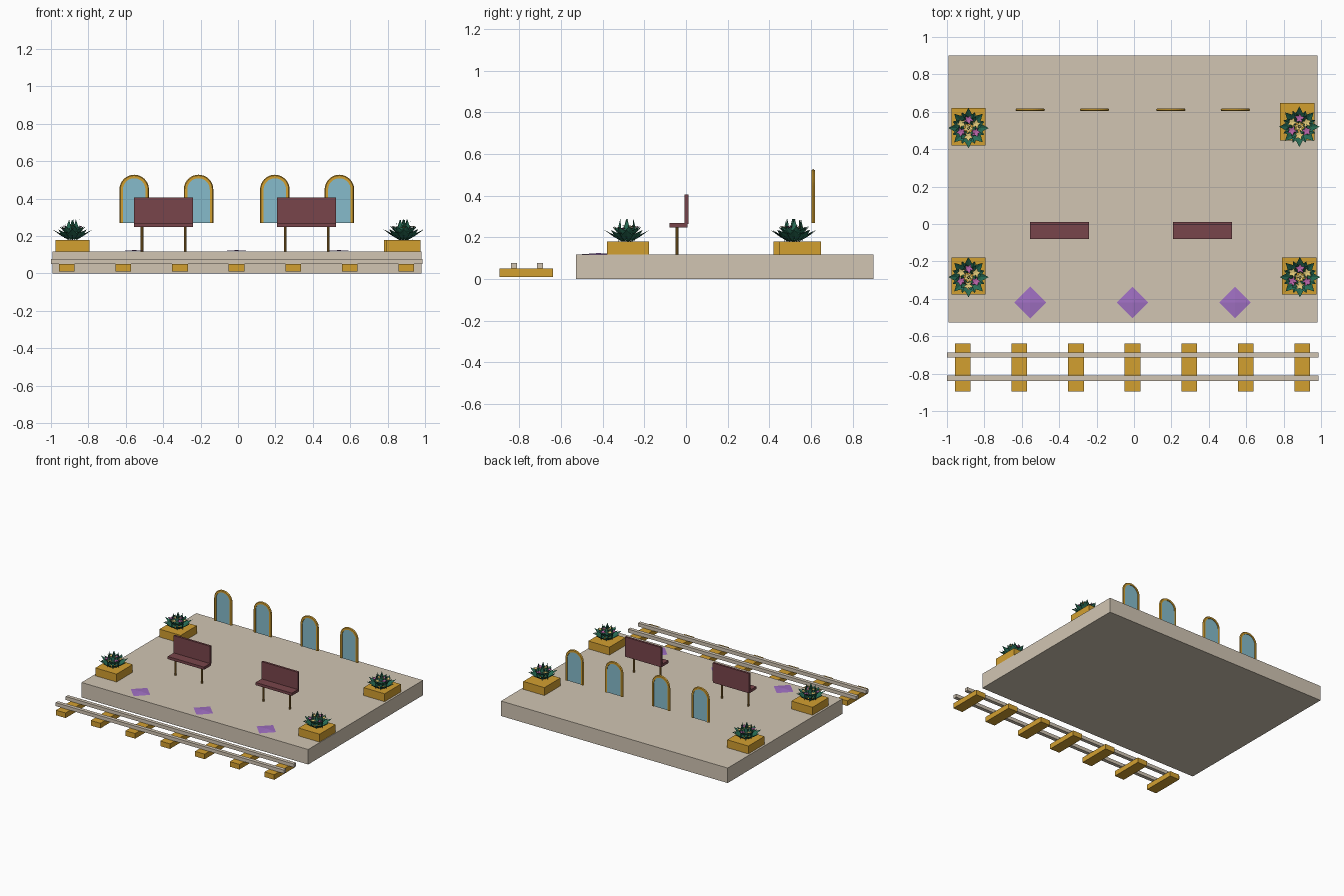
import bpy, random
from math import sin, cos, pi
from mathutils import Vector

if "Cube" in bpy.data.objects:
    bpy.data.objects.remove(bpy.data.objects["Cube"])

random.seed(4)
TOP = 0.118


def mat(name, r, g, b):
    m = bpy.data.materials.new(name)
    m.diffuse_color = (r, g, b, 1)
    m.use_nodes = True
    m.node_tree.nodes["Principled BSDF"].inputs["Base Color"].default_value = m.diffuse_color
    return m


STONE = mat("stone", 0.64, 0.56, 0.45)
GOLD = mat("gold", 0.65, 0.35, 0.03)
MAROON = mat("maroon", 0.19, 0.06, 0.07)
BRONZE = mat("bronze", 0.35, 0.18, 0.03)
GLASS = mat("glass", 0.24, 0.50, 0.60)
PURPLE = mat("purple", 0.35, 0.16, 0.54)
GREEN = mat("green", 0.02, 0.15, 0.09)
PINK = mat("pink", 0.50, 0.13, 0.40)
YELLOW = mat("yellow", 0.80, 0.62, 0.20)


def mesh(name, verts, faces, m):
    me = bpy.data.meshes.new(name)
    me.from_pydata(verts, [], faces)
    me.materials.append(m)
    ob = bpy.data.objects.new(name, me)
    bpy.context.collection.objects.link(ob)
    return ob


def box(name, x0, x1, y0, y1, z0, z1, m):
    v = [(x, y, z) for z in (z0, z1) for x, y in ((x0, y0), (x1, y0), (x1, y1), (x0, y1))]
    f = [(3, 2, 1, 0), (4, 5, 6, 7)] + [(i, (i + 1) % 4, 4 + (i + 1) % 4, 4 + i) for i in range(4)]
    return mesh(name, v, f, m)


# platform, rails and sleepers
box("platform", -0.993, 0.98, -0.527, 0.9, 0, TOP, STONE)
for y in (-0.70, -0.825):
    box("rail", -1.0, 0.986, y - 0.014, y + 0.014, 0.05, 0.077, STONE)
for i in range(7):
    x = -0.916 + i * 0.3027
    box("sleeper", x - 0.042, x + 0.042, -0.895, -0.638, 0.01, 0.05, GOLD)

# benches on two slim posts
for x in (-0.398, 0.367):
    box("bench_seat", x - 0.158, x + 0.158, -0.08, 0.008, 0.248, 0.269, MAROON)
    box("bench_back", x - 0.158, x + 0.158, -0.006, 0.011, 0.264, 0.405, MAROON)
    for s in (-1, 1):
        bpy.ops.mesh.primitive_cylinder_add(vertices=8, radius=0.007, depth=0.25 - TOP,
                                            location=(x + s * 0.115, -0.043, (0.25 + TOP) / 2))
        leg = bpy.context.object
        leg.name = "bench_leg"
        leg.data.materials.append(BRONZE)

# purple floor tiles: very shallow four-sided pyramids
for x in (-0.555, -0.008, 0.54):
    v = [(x + 0.085 * cos(a * pi / 2), -0.42 + 0.085 * sin(a * pi / 2), TOP + 0.001) for a in range(4)]
    mesh("floor_tile", v + [(x, -0.42, TOP + 0.007)],
         [(0, 1, 4), (1, 2, 4), (2, 3, 4), (3, 0, 4), (3, 2, 1, 0)], PURPLE)


# arched windows: frame swept around the arch, glass set inside
def arch(r, n=16, z0=0.27, spring=0.449):
    pts = [(r * cos(pi * i / n), spring + r * sin(pi * i / n)) for i in range(n + 1)]
    return [(r, z0)] + pts + [(-r, z0)]


SECTION = [(0.079, 0.610), (0.074, 0.603), (0.060, 0.603), (0.060, 0.618), (0.074, 0.618)]
for cx in (-0.555, -0.211, 0.197, 0.542):
    loops = [[(cx + x, y, z) for x, z in arch(r)] for r, y in SECTION]
    n, k = len(loops[0]), len(SECTION)
    faces = [(j * n + i, j * n + i + 1, (j + 1) % k * n + i + 1, (j + 1) % k * n + i)
             for j in range(k) for i in range(n - 1)]
    caps = [tuple(j * n for j in range(k)), tuple(j * n + n - 1 for j in reversed(range(k)))]
    mesh("window_frame", sum(loops, []), faces + caps, GOLD)
    v = [(cx + x, y, z) for y in (0.608, 0.613) for x, z in arch(0.062)]
    f = [tuple(reversed(range(n))), tuple(range(n, 2 * n))]
    f += [(i, (i + 1) % n, n + (i + 1) % n, n + i) for i in range(n)]
    mesh("window_glass", v, f, GLASS)


# plants: rings of folded pointed leaves, with small star flowers on top
def leaves(name, c, rings):
    v, f = [], []
    for count, r0, z0, r1, z1, w, off in rings:
        for i in range(count):
            a = 2 * pi * (i + off) / count
            d, t = Vector((cos(a), sin(a), 0)), Vector((-sin(a), cos(a), 0))
            rm, zm, b = (r0 + r1) / 2, (z0 + z1) / 2, len(v)
            up = Vector((0, 0, 1))
            v += [c + d * r0 + up * z0, c + d * rm + t * w + up * (zm + 0.006),
                  c + d * r1 + up * z1, c + d * rm - t * w + up * (zm + 0.006),
                  c + d * rm + up * (zm - 0.003)]
            f += [(b, b + 4, b + 1), (b + 4, b + 2, b + 1), (b, b + 3, b + 4), (b + 3, b + 2, b + 4)]
    mesh(name, v, f, GREEN)


def flower(c, r, m):
    v = [tuple(c)]
    for i in range(10):
        a, q = i * pi / 5 + c.x * 40, r if i % 2 == 0 else r * 0.55
        v.append((c.x + q * cos(a), c.y + q * sin(a), c.z + (0.006 if i % 2 == 0 else 0.002)))
    mesh("flower", v, [(0, 1 + i, 1 + (i + 1) % 10) for i in range(10)], m)


RINGS = [(8, 0.02, 0.06, 0.108, 0.118, 0.024, 0), (8, 0.02, 0.06, 0.092, 0.105, 0.022, 0.5),
         (8, 0.02, 0.08, 0.072, 0.135, 0.020, 0.25), (6, 0.045, 0.06, 0.036, 0.172, 0.017, 0),
         (5, 0.012, 0.06, 0.004, 0.172, 0.014, 0.3)]
PLANTERS = [(-0.885, -0.278, -0.885, -0.284), (0.883, -0.278, 0.887, -0.284),
            (-0.885, 0.52, -0.885, 0.513), (0.872, 0.547, 0.884, 0.52)]
for bx, by, px, py in PLANTERS:
    box("planter", bx - 0.092, bx + 0.092, by - 0.1, by + 0.1, TOP, 0.18, GOLD)
    c = Vector((px, py, TOP))
    leaves("leaves", c, RINGS)
    flower(c + Vector((0, 0, 0.135)), 0.028, YELLOW)
    for i in range(6):
        a = i * pi / 3 + 0.5
        flower(c + Vector((0.045 * cos(a), 0.045 * sin(a), 0.125 + random.uniform(-0.008, 0.008))),
               0.027, PINK if i % 2 else YELLOW)
